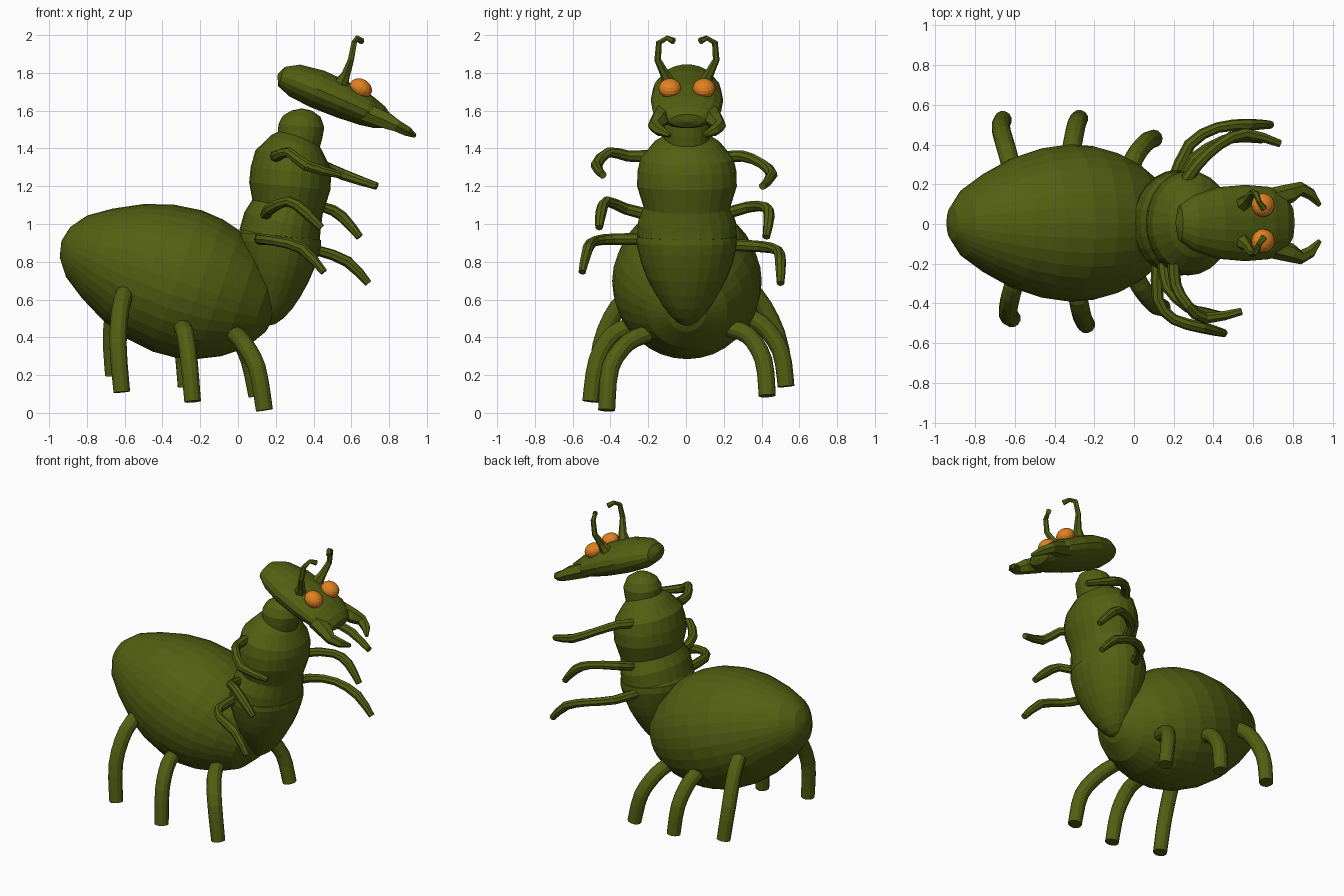
import bpy, bmesh, math
from mathutils import Vector

Y0 = 0.005  # the body's centre line


def material(name, color):
    m = bpy.data.materials.new(name)
    m.diffuse_color = color
    return m


GREEN = material("olive", (0.085, 0.115, 0.006, 1))
ORANGE = material("orange", (0.75, 0.22, 0.015, 1))


def smooth_path(rows, k):
    """Catmull-Rom resampling of rows of numbers, k steps per span."""
    out = []
    for i in range(len(rows) - 1):
        p1, p2 = rows[i], rows[i + 1]
        p0 = rows[i - 1] if i else p1
        p3 = rows[min(i + 2, len(rows) - 1)]
        for s in range(k):
            t = s / k
            out.append([0.5 * (2 * b + (c - a) * t + (2 * a - 5 * b + 4 * c - d) * t * t
                               + (3 * b - a - 3 * c + d) * t ** 3)
                        for a, b, c, d in zip(p0, p1, p2, p3)])
    out.append(list(rows[-1]))
    return out


def loft(name, rows, sides, k=1, mat=GREEN):
    """Skin of rings; each row is x, y, z, side radius, other radius."""
    rows = smooth_path(rows, k)
    pts = [Vector(r[:3]) for r in rows]
    bm = bmesh.new()
    u, rings = None, []
    for i, (p, r) in enumerate(zip(pts, rows)):
        t = (pts[min(i + 1, len(pts) - 1)] - pts[max(i - 1, 0)]).normalized()
        if u is None:
            u = Vector((0, 1, 0)) if abs(t.y) < 0.6 else Vector((0, 0, 1))
        u = (u - t * u.dot(t)).normalized()
        v = t.cross(u)
        rings.append([bm.verts.new(p + u * max(r[3], 0) * math.cos(a) + v * max(r[4], 0) * math.sin(a))
                      for a in (2 * math.pi * j / sides for j in range(sides))])
    for a, b in zip(rings, rings[1:]):
        for j in range(sides):
            n = (j + 1) % sides
            bm.faces.new((a[j], a[n], b[n], b[j]))
    bm.faces.new(rings[0][::-1])
    bm.faces.new(rings[-1])
    bmesh.ops.remove_doubles(bm, verts=bm.verts, dist=0.0005)
    bmesh.ops.recalc_face_normals(bm, faces=bm.faces)
    me = bpy.data.meshes.new(name)
    bm.to_mesh(me)
    bm.free()
    me.materials.append(mat)
    ob = bpy.data.objects.new(name, me)
    bpy.context.collection.objects.link(ob)
    return ob


def body(name, rings, sides, k):
    """Rings on the centre line: x, z, width radius, height radius."""
    return loft(name, [(x, Y0, z, w, h) for x, z, w, h in rings], sides, k)


def tube(name, points, radii, sides, k):
    return loft(name, [(*p, r, r) for p, r in zip(points, radii)], sides, k)


# Abdomen: egg turned about a tilted axis (distance along axis, radius)
egg = [(0, 0), (0.02, 0.085), (0.085, 0.172), (0.2, 0.25), (0.35, 0.328), (0.5, 0.376), (0.65, 0.396),
       (0.77, 0.387), (0.88, 0.358), (1.0, 0.3), (1.11, 0.215), (1.18, 0.1), (1.2, 0)]
body("abdomen", [(-0.935 + 0.945 * t, 0.91 - 0.326 * t, r, r) for t, r in egg], 32, 1)

# Upright trunk
body("lower_thorax", [(0.13, 0.46, 0, 0), (0.14, 0.49, 0.06, 0.06), (0.17, 0.58, 0.135, 0.12),
                      (0.2, 0.72, 0.215, 0.175), (0.215, 0.85, 0.257, 0.213),
                      (0.22, 0.935, 0.265, 0.22), (0.225, 0.96, 0.2, 0.16)], 24, 2)
body("chest", [(0.22, 0.93, 0.262, 0.216), (0.235, 1.01, 0.26, 0.208), (0.262, 1.09, 0.23, 0.19),
               (0.274, 1.2, 0.264, 0.216), (0.28, 1.28, 0.262, 0.214), (0.288, 1.35, 0.245, 0.2),
               (0.31, 1.43, 0.175, 0.14), (0.325, 1.475, 0.1, 0.09)], 24, 1)
body("neck", [(0.325, 1.42, 0.12, 0.11), (0.33, 1.47, 0.122, 0.118), (0.335, 1.52, 0.122, 0.122),
              (0.337, 1.57, 0.098, 0.1), (0.337, 1.6, 0.055, 0.055), (0.337, 1.612, 0, 0)], 20, 1)

# Head
body("head", [(0.208, 1.79, 0, 0), (0.23, 1.78, 0.09, 0.055), (0.3, 1.76, 0.14, 0.09),
              (0.42, 1.715, 0.18, 0.105), (0.56, 1.655, 0.192, 0.1), (0.68, 1.6, 0.182, 0.085),
              (0.75, 1.565, 0.15, 0.065), (0.79, 1.545, 0.09, 0.04), (0.8, 1.54, 0, 0)], 18, 1)

for side, s in (("left", 1), ("right", -1)):
    def flip(pts):
        return [(x, Y0 + s * y, z) for x, y, z in pts]

    # Eyes
    bpy.ops.mesh.primitive_uv_sphere_add(segments=16, ring_count=10, radius=1,
                                         location=(0.65, Y0 + s * 0.09, 1.718),
                                         rotation=(0, math.radians(30), 0))
    eye = bpy.context.object
    eye.name = side + "_eye"
    eye.scale = (0.062, 0.06, 0.05)
    eye.data.materials.append(ORANGE)

    # Hooked mandibles and antennae
    tube(side + "_mandible", flip([(0.68, 0.12, 1.59), (0.79, 0.15, 1.545), (0.84, 0.172, 1.52),
                                   (0.89, 0.145, 1.495), (0.935, 0.09, 1.468)]),
         (0.055, 0.048, 0.036, 0.03, 0.012), 6, 1)
    tube(side + "_antenna", flip([(0.54, 0.09, 1.73), (0.57, 0.115, 1.79), (0.598, 0.155, 1.87),
                                  (0.615, 0.148, 1.96), (0.63, 0.105, 1.985), (0.655, 0.07, 1.968)]),
         (0.045, 0.026, 0.018, 0.016, 0.014, 0.018), 6, 1)

# Legs under the abdomen, posed differently on each side
legs = {
    "right_rear_leg": [(-0.58, -0.22, 0.68), (-0.62, -0.36, 0.56), (-0.635, -0.45, 0.36), (-0.615, -0.475, 0.11)],
    "right_middle_leg": [(-0.3, -0.26, 0.46), (-0.28, -0.38, 0.42), (-0.26, -0.47, 0.28), (-0.24, -0.505, 0.06)],
    "right_front_leg": [(-0.02, -0.2, 0.42), (0.03, -0.31, 0.37), (0.1, -0.4, 0.24), (0.14, -0.42, 0.014)],
    "left_rear_leg": [(-0.6, 0.22, 0.72), (-0.64, 0.37, 0.62), (-0.67, 0.48, 0.42), (-0.66, 0.525, 0.2)],
    "left_middle_leg": [(-0.33, 0.28, 0.52), (-0.31, 0.4, 0.47), (-0.29, 0.5, 0.33), (-0.275, 0.53, 0.14)],
    "left_front_leg": [(-0.03, 0.22, 0.45), (0.0, 0.33, 0.41), (0.06, 0.41, 0.28), (0.1, 0.43, 0.09)],
}
for name, pts in legs.items():
    tube(name, pts, (0.046, 0.048, 0.047, 0.045), 12, 3)

# Arms on the trunk, raised forward
arms = {
    "left_upper_arm": [(0.25, 0.2, 1.35), (0.32, 0.3, 1.36), (0.43, 0.4, 1.32), (0.56, 0.455, 1.26), (0.735, 0.405, 1.2)],
    "left_middle_arm": [(0.25, 0.2, 1.05), (0.3, 0.33, 1.09), (0.45, 0.42, 1.09), (0.55, 0.44, 1.04), (0.645, 0.425, 0.93)],
    "left_lower_arm": [(0.2, 0.22, 0.89), (0.28, 0.4, 0.88), (0.42, 0.485, 0.86), (0.58, 0.5, 0.8), (0.69, 0.5, 0.685)],
    "right_upper_arm": [(0.2, -0.2, 1.36), (0.21, -0.31, 1.36), (0.27, -0.41, 1.38), (0.36, -0.475, 1.31), (0.54, -0.44, 1.26)],
    "right_middle_arm": [(0.15, -0.2, 1.05), (0.17, -0.32, 1.08), (0.27, -0.42, 1.12), (0.36, -0.45, 1.06), (0.44, -0.46, 0.98)],
    "right_lower_arm": [(0.12, -0.2, 0.92), (0.12, -0.38, 0.92), (0.2, -0.48, 0.91), (0.34, -0.52, 0.87), (0.455, -0.55, 0.745)],
}
for name, pts in arms.items():
    tube(name, pts, (0.032, 0.03, 0.027, 0.03, 0.02), 8, 2)
